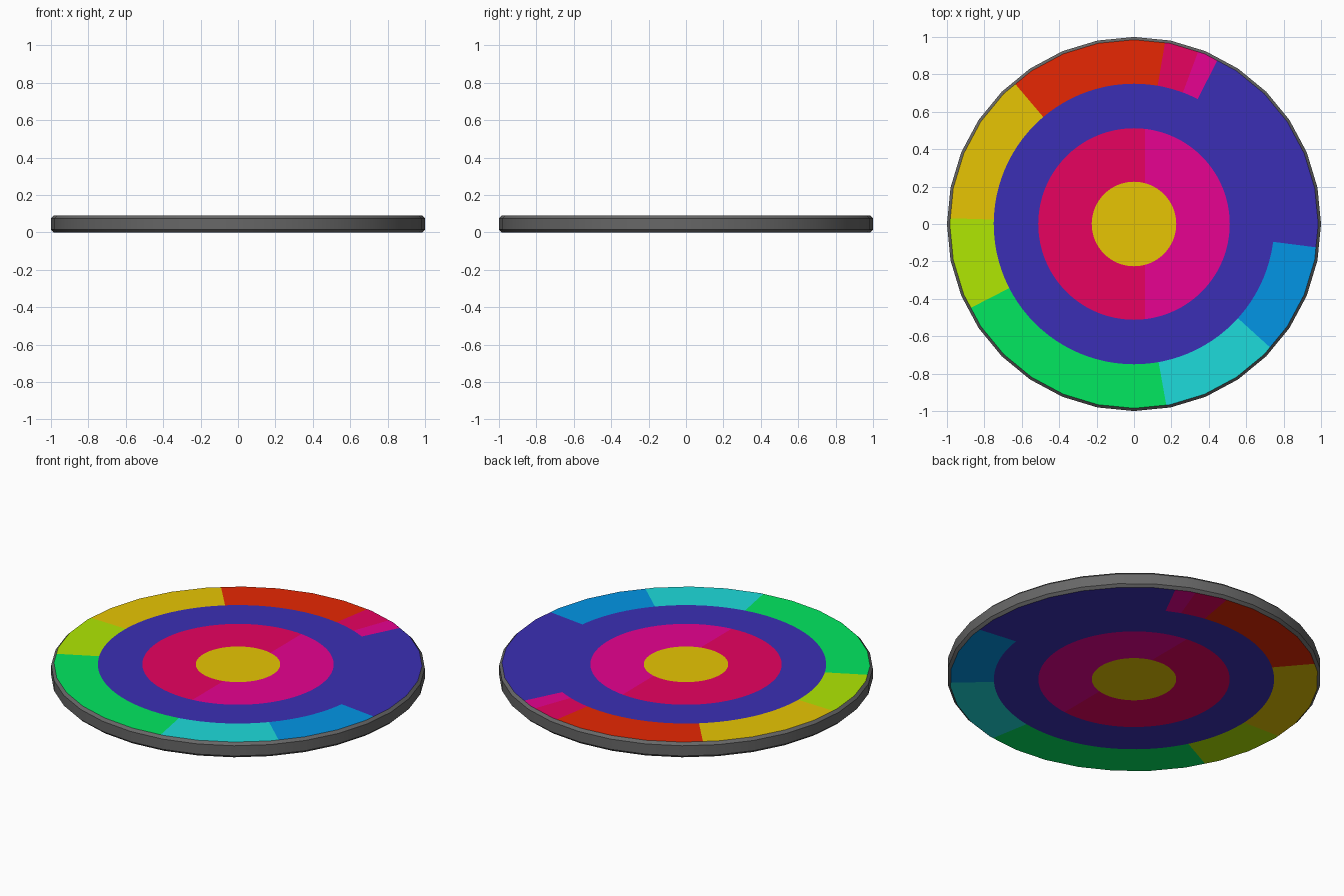
import bpy, bmesh, math

if "Cube" in bpy.data.objects:
    bpy.data.objects.remove(bpy.data.objects["Cube"])

SIDES, HEIGHT, CAP_R = 32, 0.09, 0.985
STEP = 360 / SIDES

# Flat colours, given as sRGB and stored as linear
PALETTE = {
    "dark_grey": (103, 103, 103), "indigo": (59, 47, 181), "crimson": (236, 2, 98),
    "magenta": (238, 2, 149), "yellow": (235, 200, 3), "red": (236, 40, 3),
    "lime": (181, 238, 3), "green": (2, 238, 99), "cyan": (29, 219, 219),
    "blue": (2, 149, 229)}
NAMES = list(PALETTE)


def linear(c):
    c /= 255
    return c / 12.92 if c <= 0.04045 else ((c + 0.055) / 1.055) ** 2.4


MATS = []
for name, rgb in PALETTE.items():
    m = bpy.data.materials.new(name)
    m.diffuse_color = (*[linear(c) for c in rgb], 1)
    m.use_nodes = True
    m.node_tree.nodes["Principled BSDF"].inputs["Base Color"].default_value = m.diffuse_color
    MATS.append(m)


def finish(bm, name):
    me = bpy.data.meshes.new(name)
    bm.to_mesh(me)
    bm.free()
    for m in MATS:
        me.materials.append(m)
    ob = bpy.data.objects.new(name, me)
    bpy.context.collection.objects.link(ob)
    return ob


def point(r, deg, z):
    a = math.radians(deg)
    return (r * math.cos(a), r * math.sin(a), z)


# Outer colour sectors: start angle and colour, running counter-clockwise
SECTORS = [(-7.3, "indigo"), (63, "magenta"), (69.6, "crimson"), (80.3, "red"),
           (130.3, "yellow"), (178.2, "lime"), (207.2, "green"),
           (280.1, "cyan"), (317.8, "blue")]
RADII = [0.226, 0.512, 0.75, CAP_R]


def sector_colour(deg):
    if deg > 352.7:
        deg -= 360
    return [c for start, c in SECTORS if deg >= start][-1]


# Painted disc face: concentric rings, the outermost split into sectors
def painted_face(name, z, up):
    bm = bmesh.new()
    angles = sorted({i * STEP / 3 for i in range(SIDES * 3)} | {s % 360 for s, _ in SECTORS})
    n = len(angles)
    half = STEP / 2
    rings = []
    for r in RADII:
        ring = []
        for a in angles:
            # the outer edge follows the straight sides of the rim
            k = math.cos(math.radians(half)) / math.cos(math.radians(a % STEP - half))
            ring.append(bm.verts.new(point(r * k if r == CAP_R else r, a, z)))
        rings.append(ring)
    bm.faces.new(rings[0]).material_index = NAMES.index("yellow")
    for k, colour in enumerate(("crimson", "indigo", None)):
        for i in range(n):
            j = (i + 1) % n
            f = bm.faces.new((rings[k][i], rings[k + 1][i], rings[k + 1][j], rings[k][j]))
            mid = (angles[i] + (angles[j] or 360)) / 2
            f.material_index = NAMES.index(colour or sector_colour(mid))
    # Split the middle ring along a straight line into two pinks
    band = [f for f in bm.faces
            if f.material_index == NAMES.index("crimson")
            and 0.2 < f.calc_center_median().xy.length < 0.55]
    geom = band + list({e for f in band for e in f.edges}) + list({v for f in band for v in f.verts})
    bmesh.ops.bisect_plane(bm, geom=geom, plane_co=(0.058, 0, 0), plane_no=(1, 0, 0), dist=1e-5)
    for f in bm.faces:
        c = f.calc_center_median()
        if 0.2 < c.xy.length < 0.55 and c.x > 0.058 and f.material_index == NAMES.index("crimson"):
            f.material_index = NAMES.index("magenta")
    bm.normal_update()
    for f in bm.faces:
        if (f.normal.z > 0) != up:
            f.normal_flip()
    return finish(bm, name)


# Rim: chamfered 32-sided band
bm = bmesh.new()
profile = [(CAP_R, 0), (1, 0.015), (1, HEIGHT - 0.015), (CAP_R, HEIGHT)]
loops = [[bm.verts.new(point(r, i * STEP, z)) for i in range(SIDES)] for r, z in profile]
for lo, hi in zip(loops, loops[1:]):
    for i in range(SIDES):
        j = (i + 1) % SIDES
        bm.faces.new((lo[i], lo[j], hi[j], hi[i]))
rim = finish(bm, "rim")
bpy.context.view_layer.objects.active = rim
rim.select_set(True)
bpy.ops.object.shade_smooth_by_angle(angle=math.radians(30))

painted_face("top_face", HEIGHT, True)
painted_face("bottom_face", 0, False)
